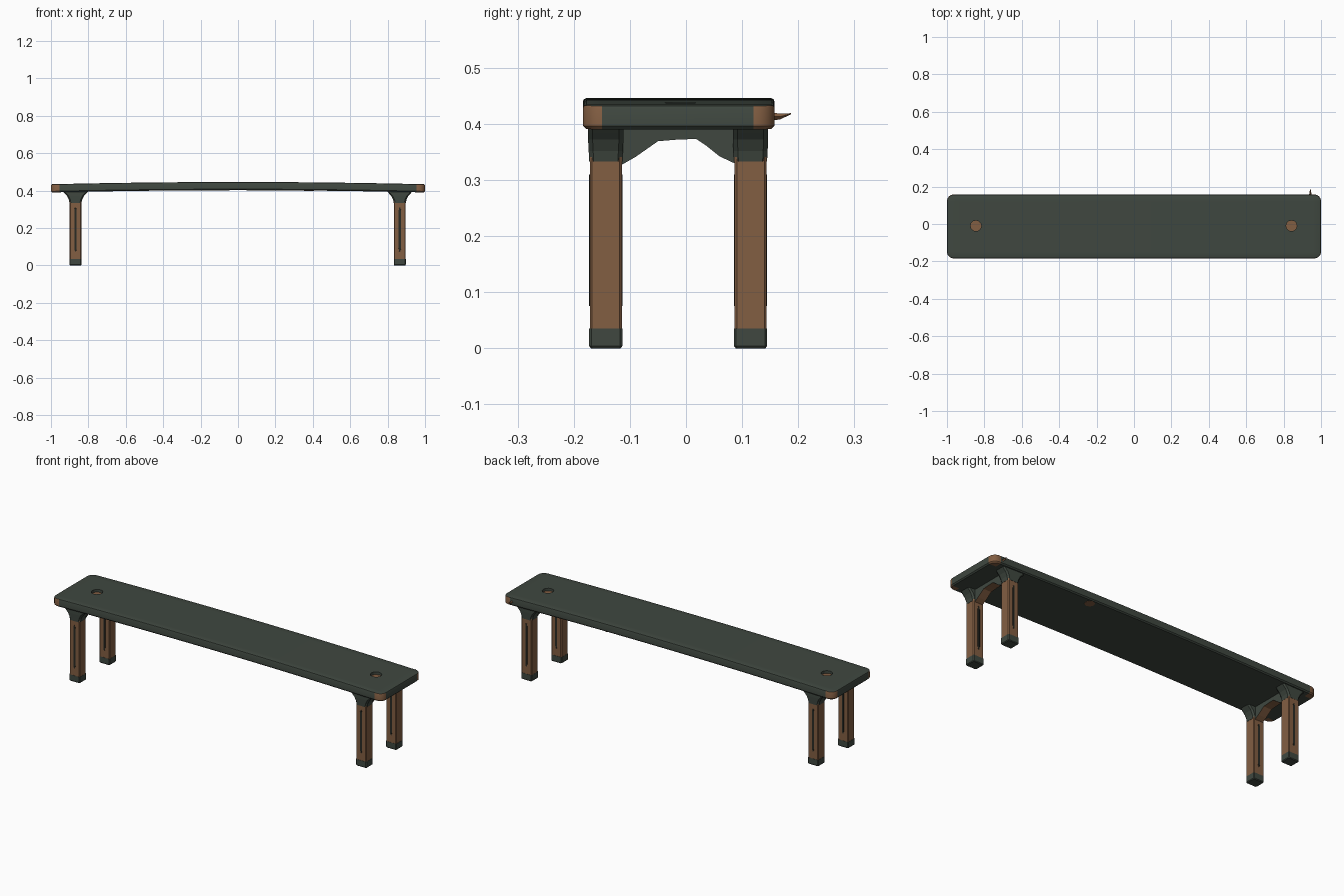
import bpy, bmesh, math
from mathutils import Vector

if "Cube" in bpy.data.objects:
    bpy.data.objects.remove(bpy.data.objects["Cube"])


def material(name, rgb):
    m = bpy.data.materials.new(name)
    m.diffuse_color = (*rgb, 1)
    m.use_nodes = True
    m.node_tree.nodes["Principled BSDF"].inputs["Base Color"].default_value = m.diffuse_color
    return m


GREEN = material("dark green paint", (0.050, 0.064, 0.051))
BROWN = material("bare brown wood", (0.225, 0.112, 0.055))
DARK = material("dark groove", (0.022, 0.024, 0.018))


def finish(name, bm, mats=(GREEN, BROWN, DARK)):
    bmesh.ops.recalc_face_normals(bm, faces=bm.faces)
    me = bpy.data.meshes.new(name)
    bm.to_mesh(me)
    bm.free()
    for m in mats:
        me.materials.append(m)
    ob = bpy.data.objects.new(name, me)
    bpy.context.collection.objects.link(ob)
    return ob


def loft(bm, rings):
    """Skin a stack of equal-length point rings and cap both ends."""
    vs = [[bm.verts.new(p) for p in r] for r in rings]
    n = len(vs[0])
    for a, b in zip(vs, vs[1:]):
        for i in range(n):
            bm.faces.new((a[i], a[(i + 1) % n], b[(i + 1) % n], b[i]))
    bm.faces.new(vs[0][::-1])
    bm.faces.new(vs[-1])


def rect(x0, x1, y0, y1, z, c):
    """Rectangle with chamfered corners at height z."""
    return [(x0 + c, y0, z), (x1 - c, y0, z), (x1, y0 + c, z), (x1, y1 - c, z),
            (x1 - c, y1, z), (x0 + c, y1, z), (x0, y1 - c, z), (x0, y0 + c, z)]


def round_rect(x0, x1, y0, y1, z, r, n=6):
    pts = []
    for k, (cx, cy) in enumerate(((x1 - r, y1 - r), (x0 + r, y1 - r),
                                  (x0 + r, y0 + r), (x1 - r, y0 + r))):
        for i in range(n + 1):
            a = math.pi / 2 * (k + i / n)
            pts.append((cx + r * math.cos(a), cy + r * math.sin(a), z))
    return pts


def camber(x):
    return 0.012 * (1 - x * x)


# Seat: rounded plank, slightly arched along its length, worn brown corners
bm = bmesh.new()
loft(bm, [round_rect(-1 + d, 1 - d, -0.184 + d, 0.158 - d, z, 0.036 - d)
          for d, z in ((0.006, 0.390), (0, 0.396), (0, 0.427), (0.002, 0.432), (0.007, 0.434))])
cuts = [((x, 0, 0), (1, 0, 0)) for x in
        [-0.955, 0.955] + [i * 0.1 for i in range(-9, 10)]]
cuts += [((0, y, 0), (0, 1, 0)) for y in (-0.15, 0.12)]
for co, no in cuts:
    bmesh.ops.bisect_plane(bm, geom=bm.verts[:] + bm.edges[:] + bm.faces[:],
                           plane_co=co, plane_no=no, dist=1e-5)
for f in bm.faces:
    c = f.calc_center_median()
    corner = abs(c.x) > 0.955 and (c.y < -0.15 or c.y > 0.12)
    f.material_index = 1 if corner and c.z < 0.431 else 0
for v in bm.verts:
    v.co.z += camber(v.co.x)
seat = finish("seat", bm)

# Shallow peg holes with brown floors, cut into the seat top
for x in (-0.845, 0.842):
    bm = bmesh.new()
    loft(bm, [[(x + 0.029 * math.cos(i * math.pi / 6), -0.01 + 0.029 * math.sin(i * math.pi / 6), z)
               for i in range(12)] for z in (0.423, 0.47)])
    for f in bm.faces:
        f.material_index = 1 if f.calc_center_median().z < 0.43 else 0
    cutter = finish("peg_hole_cutter", bm)
    cutter.hide_render = True
    cutter.display_type = 'WIRE'
    mod = seat.modifiers.new("peg hole", 'BOOLEAN')
    mod.operation = 'DIFFERENCE'
    mod.object = cutter

LEG_X = (-0.869, 0.865)
LEG_Y = (-0.143, 0.115)
H = 0.0285
for sx, X in zip(("left", "right"), LEG_X):
    for sy, Y in zip(("front", "back"), LEG_Y):
        tag = f"{sy}_{sx}"
        # Leg post
        bm = bmesh.new()
        loft(bm, [rect(X - 0.031, X + 0.031, Y - H, Y + H, z, 0.004) for z in (0.03, 0.345)])
        for f in bm.faces:
            f.material_index = 1
        finish(tag + "_leg", bm)

        # Foot block
        bm = bmesh.new()
        loft(bm, [rect(X - 0.032 + d, X + 0.032 - d, Y - H - 0.001 + d, Y + H + 0.001 - d, z, 0.004)
                  for d, z in ((0.003, 0), (0, 0.004), (0, 0.035))])
        finish(tag + "_foot", bm)

        # Dark grooves on the front and back faces of the leg
        for k, s in (("front", -1), ("back", 1)):
            bm = bmesh.new()
            y = Y + s * H
            loft(bm, [rect(X - w, X + w, y - 0.0012, y + 0.0012, z, 0.0004)
                      for w, z in ((0.003, 0.075), (0.006, 0.09), (0.006, 0.295), (0.003, 0.31))])
            for f in bm.faces:
                f.material_index = 2
            finish(f"{tag}_leg_{k}_groove", bm)

        # Flared bracket joining leg and seat
        bm = bmesh.new()
        loft(bm, [rect(X - w, X + w, Y - H - d, Y + H + d, z, 0.008)
                  for w, d, z in ((0.032, 0.001, 0.333), (0.036, 0.002, 0.352),
                                  (0.046, 0.003, 0.372), (0.058, 0.003, 0.385), (0.068, 0.003, 0.396))])
        finish(tag + "_bracket", bm)

    # Arched apron between the two legs, brown on the underside of the arch
    bm = bmesh.new()
    prof = [(-0.118, 0.325), (-0.09, 0.341), (-0.05, 0.369), (-0.015, 0.372),
            (0.018, 0.373), (0.035, 0.362), (0.06, 0.342), (0.09, 0.328), (0.09, 0.395), (-0.118, 0.395)]
    loft(bm, [[(X + d, y, z) for y, z in prof] for d in (-0.024, 0.024)])
    bm.normal_update()
    for f in bm.faces:
        under = abs(f.normal.x) < 0.5 and f.calc_center_median().z < 0.38
        f.material_index = 1 if under and abs(f.normal.z) > 0.3 else 0
    finish(sx + "_apron", bm)

# Bare wood patch under the back edge of the seat
bm = bmesh.new()
zb = 0.390 + camber(0.38)
loft(bm, [[(0.38 + 0.026 * math.cos(i * math.pi / 4), 0.126 + 0.026 * math.sin(i * math.pi / 4), z)
           for i in range(8)] for z in (zb - 0.002, zb + 0.002)])
for f in bm.faces:
    f.material_index = 1
finish("underside_patch", bm)

# Splinter poking out of the back right corner
bm = bmesh.new()
loft(bm, [[(0.943 + r * math.cos(a), y, z + r * math.sin(a))
           for a in (0, math.pi / 2, math.pi, 1.5 * math.pi)]
          for y, r, z in ((0.148, 0.008, 0.413), (0.168, 0.005, 0.413), (0.187, 0.001, 0.418))])
for f in bm.faces:
    f.material_index = 1
finish("splinter", bm)

# Smooth shading with crisp edges on the seat
bpy.ops.object.select_all(action='DESELECT')
seat.select_set(True)
bpy.context.view_layer.objects.active = seat
bpy.ops.object.shade_smooth_by_angle(angle=math.radians(30))
